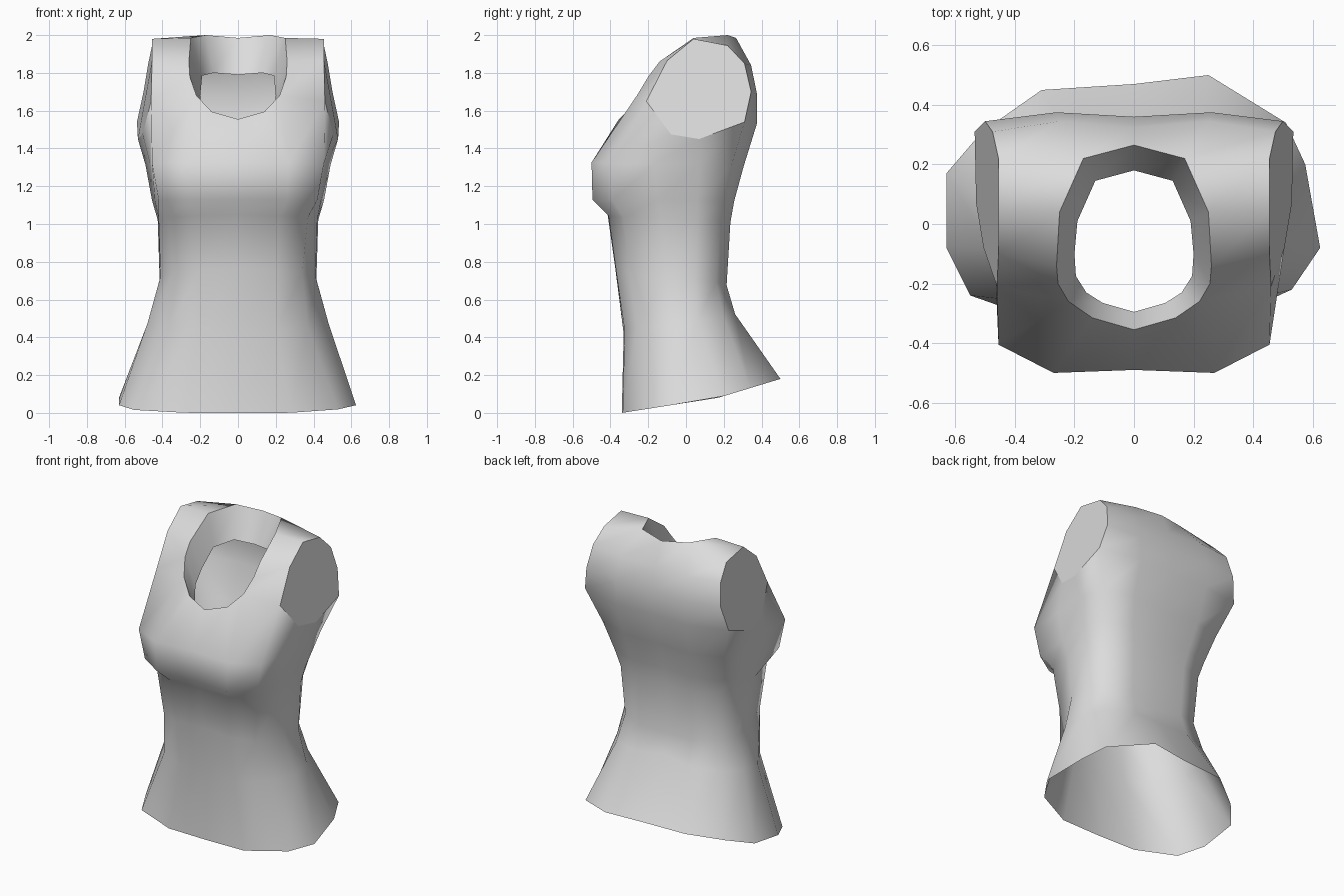
import bpy, bmesh

cube = bpy.data.objects.get("Cube")
if cube:
    bpy.data.objects.remove(cube, do_unlink=True)

# One fabric colour
fabric = bpy.data.materials.new("light_grey_fabric")
fabric.use_nodes = True
fabric.diffuse_color = (0.72, 0.72, 0.72, 1)
bsdf = next(n for n in fabric.node_tree.nodes if n.type == 'BSDF_PRINCIPLED')
bsdf.inputs["Base Color"].default_value = (0.72, 0.72, 0.72, 1)
bsdf.inputs["Roughness"].default_value = 0.8

# Hem outline (x, y) from centre front to centre back, slightly uneven per side
HEM = {
    1: [(0, -.34), (.28, -.335), (.53, -.22), (.625, -.08),
        (.575, .20), (.51, .34), (.25, .50), (0, .47)],
    -1: [(0, -.34), (.28, -.335), (.55, -.24), (.63, -.08),
         (.63, .17), (.51, .31), (.31, .45), (0, .47)],
}

# Half rings of the torso: front height, back height, (x, y) front to back
RINGS = [
    (.42, .54, [(0, -.33), (.20, -.325), (.37, -.26), (.48, -.08),
                (.47, .06), (.38, .20), (.20, .26), (0, .235)]),
    (.77, .66, [(0, -.375), (.20, -.37), (.34, -.30), (.41, -.10),
                (.415, .05), (.34, .16), (.19, .215), (0, .19)]),
    (1.05, 1.0, [(0, -.415), (.22, -.41), (.37, -.33), (.42, -.13),
                 (.425, .06), (.36, .18), (.20, .235), (0, .21)]),
    (1.13, 1.12, [(0, -.48), (.26, -.495), (.42, -.39), (.44, -.15),
                  (.455, .06), (.39, .20), (.22, .255), (0, .235)]),
    (1.33, 1.30, [(0, -.49), (.27, -.50), (.455, -.405), (.465, -.17),
                  (.49, .07), (.45, .24), (.25, .305), (0, .285)]),
]

# Armhole loop: front, over the shoulder, down the back, under the arm
ARMHOLE = [(.46, -.21, 1.65), (.455, -.10, 1.865), (.455, .04, 1.98),
           (.455, .22, 1.945), (.475, .31, 1.85), (.50, .345, 1.70),
           (.535, .31, 1.54), (.53, .07, 1.45), (.505, -.08, 1.475)]

# Neckline edge and the lower edge of its inner band
NECK = [(0, -.355, 1.555), (.14, -.315, 1.595), (.22, -.26, 1.68),
        (.255, -.20, 1.78), (.26, -.14, 1.86), (.25, .04, 1.985),
        (.17, .22, 2.0), (0, .265, 1.985)]
BAND = [(0, -.295, 1.42), (.105, -.265, 1.45), (.16, -.23, 1.51),
        (.195, -.175, 1.60), (.20, -.10, 1.68), (.19, .01, 1.785),
        (.13, .145, 1.80), (0, .18, 1.79)]

# Upper back rows: middle and spine points
BACK = [((.26, .375, 1.53), (0, .36, 1.53)),
        ((.26, .375, 1.69), (0, .36, 1.69)),
        ((.25, .345, 1.84), (0, .325, 1.84))]


def hem_height(y):
    if y < .17:
        return (y + .34) / .51 * .08
    return .08 + (y - .17) / .33 * .10


bm = bmesh.new()
sharp = []


def build_half(s):
    def points(coords):
        return [bm.verts.new((s * x, y, z)) for x, y, z in coords]

    def face(*v):
        f = bm.faces.new(v if s > 0 else v[::-1])
        f.smooth = True
        return f

    # Torso from hem to bust
    rows = [points([(x, y, hem_height(y)) for x, y in HEM[s]])]
    for zf, zb, ring in RINGS:
        rows.append(points([(x, y, zf + (zb - zf) * i / 7)
                            for i, (x, y) in enumerate(ring)]))
    for lo, hi in zip(rows, rows[1:]):
        for i in range(7):
            face(lo[i], lo[i + 1], hi[i + 1], hi[i])

    r = rows[-1]
    arm, neck, band = points(ARMHOLE), points(NECK), points(BAND)
    f1, f2, t1, t2, b1, b2, b3, u1, u2 = arm

    # Chest panel up to the neckline
    face(r[0], r[1], neck[1], neck[0])
    face(r[1], neck[2], neck[1])
    face(r[1], r[2], f1, neck[2])

    # Underarm side
    face(r[2], r[3], u2, f1)
    face(r[3], r[4], u1, u2)
    face(r[4], r[5], b3, u1)

    # Upper back
    mids, spine = zip(*[points(row) for row in BACK])
    face(r[5], r[6], mids[0], b3)
    face(r[6], r[7], spine[0], mids[0])
    for i, (lo, hi) in enumerate(((b3, b2), (b2, b1))):
        face(lo, mids[i], mids[i + 1], hi)
        face(mids[i], spine[i], spine[i + 1], mids[i + 1])
    face(b1, mids[2], neck[6], t2)
    face(mids[2], spine[2], neck[7], neck[6])

    # Shoulder strap
    face(neck[2], f1, f2, neck[3])
    face(neck[3], f2, neck[4])
    face(neck[4], f2, t1, neck[5])
    face(neck[5], t1, t2, neck[6])

    # Neckline inner band
    for i in range(7):
        face(neck[i], neck[i + 1], band[i + 1], band[i])
        sharp.append(bm.edges.get((neck[i], neck[i + 1])))

    # Flat armhole panel
    cap = face(*arm[::-1])
    cap.smooth = False
    sharp.extend(cap.edges)


build_half(1)
build_half(-1)
for e in sharp:
    e.smooth = False

# Join the halves along the centre line
bmesh.ops.remove_doubles(bm, verts=[v for v in bm.verts if abs(v.co.x) < 1e-5],
                         dist=1e-4)
bmesh.ops.recalc_face_normals(bm, faces=bm.faces[:])

mesh = bpy.data.meshes.new("sleeveless_top")
bm.to_mesh(mesh)
bm.free()
mesh.materials.append(fabric)
top = bpy.data.objects.new("sleeveless_top", mesh)
bpy.context.scene.collection.objects.link(top)
